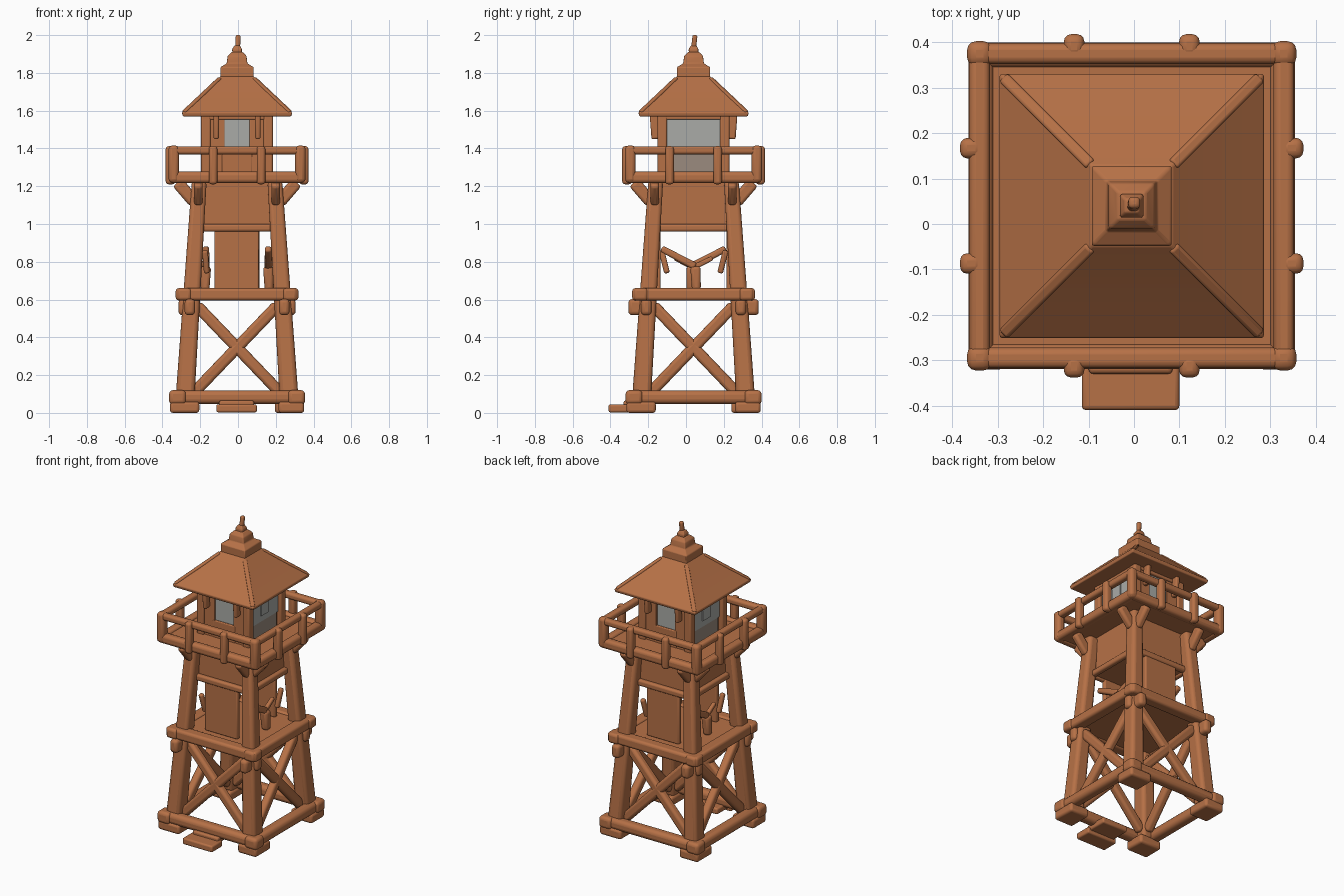
import bpy, bmesh, math
from mathutils import Matrix, Vector

if "Cube" in bpy.data.objects:
    bpy.data.objects.remove(bpy.data.objects["Cube"])

CENTRE = Matrix.Translation((-0.005, 0.04, 0))


def material(name, colour):
    m = bpy.data.materials.new(name)
    m.use_nodes = True
    m.diffuse_color = colour
    m.node_tree.nodes["Principled BSDF"].inputs["Base Color"].default_value = colour
    return m


WOOD = material("brown wood", (0.47, 0.165, 0.062, 1))
GLASS = material("pale grey glass", (0.4, 0.41, 0.39, 1))
DUSTY = material("dusty brown glass", (0.33, 0.26, 0.21, 1))


def turn(k):
    # quarter turn k of the front side around the tower axis
    return CENTRE @ Matrix.Rotation(k * math.pi / 2, 4, "Z")


def finish(name, bm, matrix, mat=WOOD, bevel=0.0):
    me = bpy.data.meshes.new(name)
    bmesh.ops.recalc_face_normals(bm, faces=bm.faces)
    bm.transform(matrix)
    bm.to_mesh(me)
    bm.free()
    me.materials.append(mat)
    ob = bpy.data.objects.new(name, me)
    bpy.context.collection.objects.link(ob)
    if bevel:
        mod = ob.modifiers.new("soft edges", "BEVEL")
        mod.width = bevel
        mod.segments = 3
    bpy.ops.object.select_all(action="DESELECT")
    ob.select_set(True)
    bpy.context.view_layer.objects.active = ob
    bpy.ops.object.shade_smooth_by_angle(angle=math.radians(40))


def box(name, low, high, k=0, mat=WOOD, bevel=0.01):
    low, high = Vector(low), Vector(high)
    bm = bmesh.new()
    bmesh.ops.create_cube(bm, size=1)
    bmesh.ops.scale(bm, vec=high - low, verts=bm.verts)
    bmesh.ops.translate(bm, vec=(low + high) / 2, verts=bm.verts)
    finish(name, bm, turn(k), mat, bevel)


def beam(name, a, b, w, h, k=0, taper=1.0, soft=0.35):
    # squared log from a to b: w sideways, h in the upright direction
    a, b = Vector(a), Vector(b)
    d = (b - a).normalized()
    up = Vector((0, 1, 0)) if abs(d.z) > 0.9 else Vector((0, 0, 1))
    x = d.cross(up).normalized()
    y = d.cross(x)
    frame = Matrix((x, y, d)).transposed().to_4x4()
    bm = bmesh.new()
    bmesh.ops.create_cube(bm, size=1)
    for v in bm.verts:
        s = taper if v.co.z > 0 else 1
        v.co = Vector((v.co.x * w * s, v.co.y * h * s, v.co.z * (b - a).length))
    matrix = turn(k) @ Matrix.Translation((a + b) / 2) @ frame
    finish(name, bm, matrix, WOOD, min(w, h) * soft * min(taper, 1))


def square_stack(name, rings):
    # square cross-sections (half width, height) joined from bottom to top
    bm = bmesh.new()
    loops = [[bm.verts.new((sx * r, sy * r, z))
              for sx, sy in ((-1, -1), (1, -1), (1, 1), (-1, 1))] for r, z in rings]
    for lo, hi in zip(loops, loops[1:]):
        for i in range(4):
            j = (i + 1) % 4
            bm.faces.new((lo[i], lo[j], hi[j], hi[i]))
    bm.faces.new(loops[0])
    bm.faces.new(loops[-1])
    finish(name, bm, CENTRE, WOOD, 0.005)


for k in range(4):
    front_or_back = k % 2 == 0

    # legs, feet and base frame
    beam("leg", (-0.277, -0.277, 0.05), (-0.2, -0.2, 1.23), 0.1, 0.1, k, 0.78, 0.28)
    box("foot", (-0.355, -0.355, 0), (-0.2, -0.22, 0.06), k, bevel=0.015)
    beam("base_beam", (-0.355, -0.315, 0.083), (0.355, -0.315, 0.083), 0.07, 0.07, k)
    box("base_corner", (-0.36, -0.36, 0.045), (-0.27, -0.27, 0.12), k, bevel=0.02)

    # crossed braces between the legs
    for s in (-1, 1):
        beam("cross_brace", (s * 0.235, -0.262, 0.1), (-s * 0.215, -0.24, 0.57), 0.05, 0.06, k)

    # middle deck edge with log ends under it
    beam("deck_edge", (-0.325, -0.28, 0.628), (0.325, -0.28, 0.628), 0.075, 0.065, k, 1, 0.25)
    reach = -0.345 if front_or_back else -0.31
    for s in (-1, 1):
        beam("log_end", (s * 0.25, -0.22, 0.56), (s * 0.25, reach, 0.56), 0.055, 0.085, k)

    # lower edge of the upper wall
    beam("wall_rail", (-0.2, -0.195, 0.98), (0.2, -0.195, 0.98), 0.035, 0.04, k)

    # gallery edge, handrail and posts
    beam("gallery_edge", (-0.36, -0.332, 1.247), (0.36, -0.332, 1.247), 0.055, 0.06, k)
    beam("handrail", (-0.36, -0.335, 1.39), (0.36, -0.335, 1.39), 0.045, 0.042, k)
    beam("corner_post", (-0.335, -0.335, 1.22), (-0.335, -0.335, 1.415), 0.055, 0.055, k)
    for s in (-1, 1):
        beam("rail_post", (s * 0.127, -0.353, 1.21), (s * 0.127, -0.353, 1.412), 0.045, 0.05, k)
        # bracket from leg to gallery
        beam("gallery_bracket", (s * 0.205, -0.225, 1.115), (s * 0.205, -0.315, 1.22), 0.045, 0.065, k)

    # cabin corner posts and window heads
    beam("cabin_post", (-0.165, -0.165, 1.25), (-0.165, -0.165, 1.59), 0.05, 0.05, k, 1, 0.2)
    beam("window_head", (-0.17, -0.172, 1.57), (0.17, -0.172, 1.57), 0.03, 0.035, k, 1, 0.2)

    # hip ridge of the roof
    beam("hip_ridge", (-0.281, -0.281, 1.59), (-0.09, -0.09, 1.77), 0.026, 0.02, k)

    if front_or_back:
        # wall panels beside a small window, boarded panel below
        for s in (-1, 1):
            box("cabin_wall", (min(s * 0.066, s * 0.16), -0.178, 1.25),
                (max(s * 0.066, s * 0.16), -0.15, 1.58), k, bevel=0.004)
            beam("eave_bracket", (s * 0.11, -0.2, 1.45), (s * 0.11, -0.21, 1.585), 0.028, 0.045, k)
        box("window_sill", (-0.08, -0.18, 1.25), (0.08, -0.15, 1.37), k, bevel=0.005)
        box("window_glass", (-0.07, -0.168, 1.36), (0.07, -0.161, 1.56), k, GLASS, 0)
        box("boarded_panel", (-0.12, -0.205, 0.65), (0.115, -0.175, 0.98), k, bevel=0.008)
    else:
        # wide windows with a raised pane, dusty lower panes, forked struts below
        box("window_glass", (-0.145, -0.168, 1.37), (0.145, -0.161, 1.56), k, GLASS, 0)
        box("raised_pane", (-0.04, -0.175, 1.41), (0.035, -0.167, 1.545), k, GLASS, 0)
        box("lower_window_glass", (-0.125, -0.168, 1.27), (0.125, -0.161, 1.37), k, DUSTY, 0)
        fork = (0.01, -0.165, 0.775)
        for end, w in (((-0.17, -0.165, 0.87), 0.04), ((0.1, -0.16, 0.82), 0.028),
                       ((0.015, -0.17, 0.65), 0.055)):
            beam("forked_strut", fork, end, w, w, k, 0.85)
        beam("short_strut", (0.14, -0.16, 0.74), (0.17, -0.17, 0.86), 0.03, 0.03, k)

# floors and enclosed walls
box("middle_floor", (-0.29, -0.28, 0.605), (0.29, 0.28, 0.65))
box("upper_wall", (-0.185, -0.185, 0.97), (0.185, 0.185, 1.24))
box("gallery_floor", (-0.33, -0.33, 1.222), (0.33, 0.33, 1.262))
box("cabin_core", (-0.16, -0.16, 1.25), (0.16, 0.16, 1.6))

# entrance steps
box("outer_step", (-0.11, -0.45, 0.003), (0.105, -0.34, 0.045))
box("inner_step", (-0.095, -0.37, 0.025), (0.09, -0.22, 0.065))

# roof with cap and finial
square_stack("roof", [(0.287, 1.57), (0.292, 1.59), (0.2, 1.674), (0.088, 1.782)])
square_stack("roof_cap", [(0.088, 1.775), (0.088, 1.83), (0.055, 1.85), (0.05, 1.89), (0.03, 1.91)])
square_stack("finial_base", [(0.024, 1.895), (0.026, 1.925), (0.015, 1.945)])
beam("finial_rod", (0.003, 0, 1.93), (0.006, 0.008, 2.0), 0.026, 0.026)
